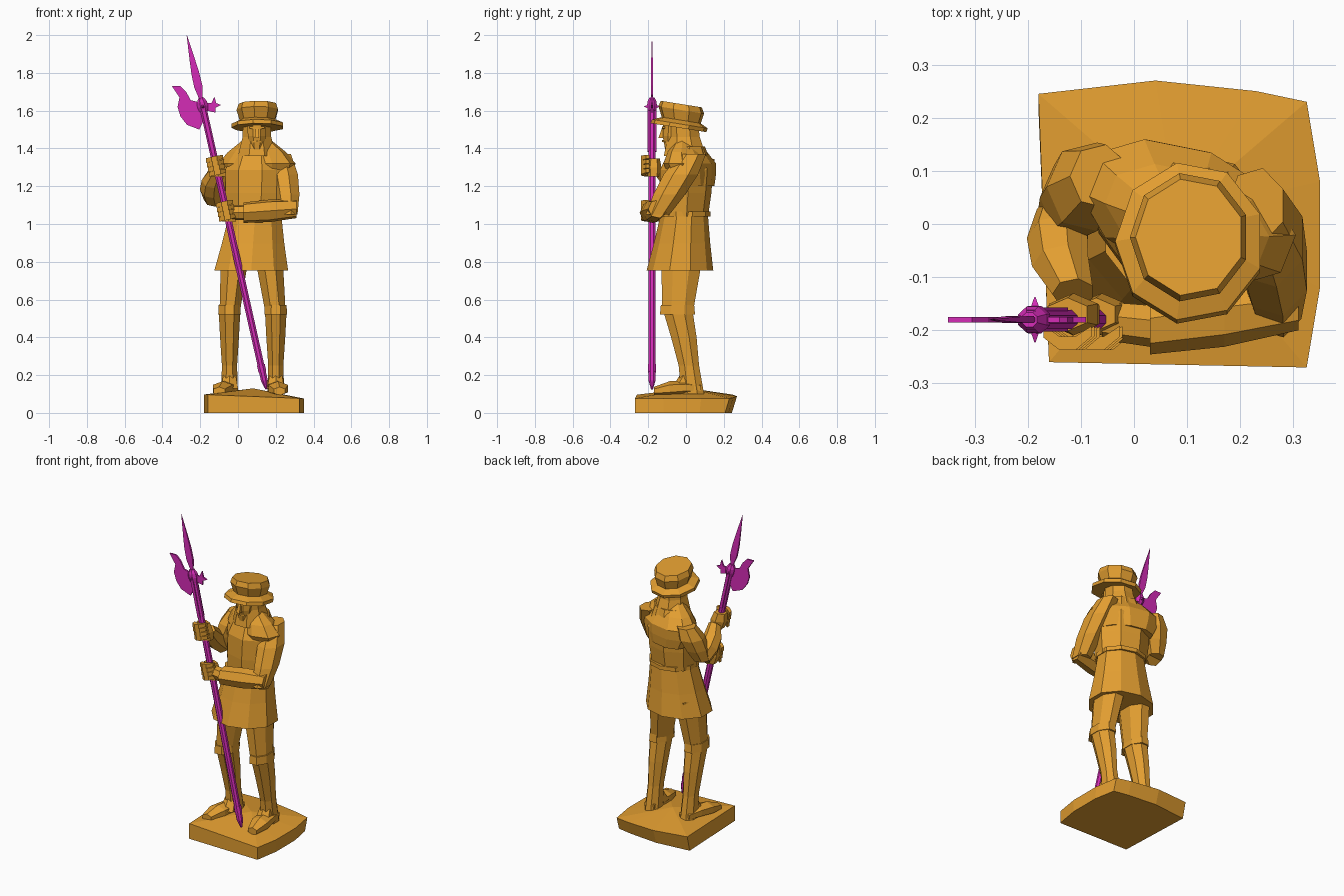
import bpy
import bmesh
from math import cos, sin, pi
from mathutils import Vector

cube = bpy.data.objects.get("Cube")
if cube:
    bpy.data.objects.remove(cube, do_unlink=True)


def make_material(name, colour):
    material = bpy.data.materials.new(name)
    material.use_nodes = True
    material.diffuse_color = colour
    shader = material.node_tree.nodes["Principled BSDF"]
    shader.inputs["Base Color"].default_value = colour
    return material


GOLD = make_material("golden ochre", (.76, .34, .03, 1))
MAGENTA = make_material("magenta", (.66, .025, .47, 1))
X, Y, Z = Vector((1, 0, 0)), Vector((0, 1, 0)), Vector((0, 0, 1))


def finish(name, bm, material):
    """Turn a bmesh into a flat shaded object."""
    bmesh.ops.recalc_face_normals(bm, faces=bm.faces)
    mesh = bpy.data.meshes.new(name)
    bm.to_mesh(mesh)
    bm.free()
    mesh.materials.append(material)
    bpy.context.collection.objects.link(bpy.data.objects.new(name, mesh))


def loft(name, start, end, widths, flat=1, sides=8, axis=None, ref=X,
         bow=Vector(), material=GOLD):
    """Skin evenly spaced rings from start to end; bow bends the middle."""
    start, end, ref = Vector(start), Vector(end), Vector(ref)
    axis = Vector(axis or end - start).normalized()
    across = (ref - axis * ref.dot(axis)).normalized()
    deep = axis.cross(across) * flat
    bm = bmesh.new()
    rings = []
    for step, width in enumerate(widths):
        t = step / (len(widths) - 1)
        centre = start.lerp(end, t) + bow * sin(pi * t)
        radius = width / cos(pi / sides)
        angles = [pi * (2 * i + 1) / sides for i in range(sides)]
        rings.append([bm.verts.new(centre + radius * (across * cos(a) + deep * sin(a)))
                      for a in angles])
    for low, high in zip(rings, rings[1:]):
        for i in range(sides):
            bm.faces.new((low[i - 1], low[i], high[i], high[i - 1]))
    bm.faces.new(rings[0])
    bm.faces.new(rings[-1])
    finish(name, bm, material)


def plate(name, corner, outline, thickness, material):
    """Extrude an outline, given relative to a corner, in the x-z plane."""
    bm = bmesh.new()
    front = corner - Y * thickness / 2
    face = bm.faces.new([bm.verts.new(front + X * x + Z * z) for x, z in outline])
    grown = bmesh.ops.extrude_face_region(bm, geom=[face])["geom"]
    moved = [part for part in grown if isinstance(part, bmesh.types.BMVert)]
    bmesh.ops.translate(bm, verts=moved, vec=Y * thickness)
    finish(name, bm, material)


def ground_slab(outline, height, peak):
    """Irregular slab whose top rises to a low peak."""
    bm = bmesh.new()
    bottom = [bm.verts.new((x, min(y, y * .9), 0)) for x, y in outline]
    top = [bm.verts.new((x, y, height - x * .04)) for x, y in outline]
    summit = bm.verts.new(peak)
    bm.faces.new(bottom)
    for i in range(len(outline)):
        bm.faces.new((bottom[i - 1], bottom[i], top[i], top[i - 1]))
        bm.faces.new((top[i - 1], top[i], summit))
    finish("ground_slab", bm, GOLD)


ground_slab([(-.18, .245), (.04, .27), (.23, .25), (.325, .23), (.35, .08),
             (.35, -.12), (.325, -.27), (-.16, -.26)], height=.09, peak=(.08, .02, .13))

# Legs, boots and feet
for side, hip_x, foot_x, toe_x in (("right", -.015, -.045, -.1),
                                   ("left", .16, .2, .22)):
    hip = Vector((hip_x, -.02, .85))
    knee = Vector((foot_x, -.045, .55))
    ankle = Vector((foot_x, .035, .1))
    heel = Vector((foot_x, .08, .13))
    toe = Vector((toe_x, -.17, .115))
    loft(side + "_thigh", knee - Z * .03, hip, widths=(.053, .064, .075),
         flat=1.5, axis=Z)
    loft(side + "_boot", ankle, knee, widths=(.045, .04, .05, .058),
         flat=1.35, axis=Z, bow=Y * .008)
    loft(side + "_knee_cuff", knee - Z * .03, knee + Z * .02, widths=(.06, .057),
         flat=1.55, axis=Z)
    loft(side + "_foot", heel, toe, widths=(.035, .048, .052, .03),
         flat=.65, sides=6, axis=Y, bow=Z * .01)
    loft(side + "_instep", ankle + Z * .03 - Y * .06, ankle + Z * .12 - Y * .02,
         widths=(.045, .03), sides=6, axis=Z)

# Coat: flared skirt, belt and chest
waist = Vector((.09, -.01, 1.04))
loft("coat_skirt", (.07, -.032, .755), waist, widths=(.195, .165, .14),
     flat=.86, sides=10, axis=Z)
loft("belt", waist, waist + Z * .025, widths=(.144, .144),
     flat=.93, sides=10, axis=Z)
loft("chest", waist, (.1, .01, 1.41), widths=(.14, .152, .155, .1),
     flat=.83, axis=Z, ref=X - Y * .25)

# Shoulder mantle, turned slightly
loft("mantle", (.1, .045, 1.2), (.1, -.005, 1.44),
     widths=(.155, .185, .205, .155, .08),
     flat=.57, sides=10, axis=Z, ref=X - Y * .4)

# Hood, face and features
loft("hood", (.1, -.005, 1.36), (.1, -.02, 1.56), widths=(.1, .076, .073),
     flat=1.12, axis=Z)
loft("face", (.1, -.08, 1.39), (.1, -.07, 1.54), widths=(.03, .048, .05), axis=Z)
nose_tip = Vector((.1, -.128, 1.455))
loft("nose", nose_tip, nose_tip + Y * .01 + Z * .05, widths=(.012, .007),
     flat=1.5, sides=4, axis=Z)
for side, sign in (("right", -1), ("left", 1)):
    outward = X * sign
    brow = nose_tip + Y * .01 + Z * .055
    loft(side + "_brow", brow + outward * .01, brow + outward * .04,
         widths=(.01, .007), flat=.7, sides=4, ref=Y)
    lip = nose_tip + Y * .01 - Z * .015
    loft(side + "_moustache", lip, lip + outward * .025 + Y * .008 - Z * .006,
         widths=(.008, .005), flat=.6, sides=4, axis=X, ref=Y)

# Brimmed hat, tilted backwards
tilt = Z + Y * .16
crown_base = Vector((.105, -.025, 1.55))
loft("hat_brim", crown_base - Z * .04 - Y * .015, crown_base,
     widths=(.132, .132, .09), flat=1.08, sides=9, axis=tilt)
loft("hat_crown", crown_base - Z * .01, crown_base + Z * .085,
     widths=(.088, .097, .106, .096), flat=1.1, sides=9, axis=tilt)

# Pole line, from the pointed foot up to the weapon head
foot, head = Vector((.15, -.18, .125)), Vector((-.195, -.18, 1.66))


def along(t):
    return foot.lerp(head, t)


upper_grip, lower_grip = along(.765), along(.61)

# Right arm, raised to the upper grip
elbow = Vector((-.13, .03, 1.13))
loft("right_upper_arm", elbow, (-.065, .09, 1.345), widths=(.045, .062, .07, .05),
     flat=1.1, sides=7, axis=Z)
loft("right_forearm", elbow, upper_grip + Y * .05 - Z * .02,
     widths=(.048, .054, .05, .036), sides=7, bow=X * -.02)

# Left arm, folded across to the lower grip
elbow = Vector((.27, -.15, 1.05))
cuff = Vector((.03, -.19, 1.06))
loft("left_upper_arm", elbow, (.23, .035, 1.37), widths=(.045, .06, .065, .05),
     flat=1.3, sides=7, axis=Z, bow=X * .01)
loft("left_forearm", elbow + X * .04 + Z * .03, cuff, widths=(.045, .055, .05),
     sides=7, axis=X, ref=Y)
loft("left_wrist", cuff, lower_grip, widths=(.037, .034), sides=7, axis=X, ref=Y)

# Hands: a palm behind the shaft and fingers in front
for side, grip in (("right", upper_grip), ("left", lower_grip)):
    reach = (head - foot).normalized() * .05
    loft(side + "_palm", grip + Y * .01 - reach, grip + Y * .01 + reach,
         widths=(.038, .046, .036), flat=.75, sides=6, axis=Z)
    for number in range(4):
        knuckle = grip - Y * .022 + reach * (number * .5 - .75)
        loft(side + "_finger", knuckle - X * .048, knuckle + X * .042 + Z * .02,
             widths=(.012, .013, .013, .01), sides=4, axis=X, ref=Y, bow=Y * -.026)

# Pole parts: each runs between two fractions of the pole line
for name, low, high, widths, flat, sides in (
        ("pole_tip", 0, .03, (.005, .018), 1, 8),
        ("pole_shaft", .03, 1, (.018, .018), 1, 8),
        ("pole_ferrule", .06, .085, (.021, .021), 1, 8),
        ("pole_straps", .82, .98, (.009, .009), 2.5, 4),
        ("pole_collar", .96, 1.005, (.024, .029, .027, .015), .9, 8),
        ("top_spike", 1, 1.22, (.009, .022, .021, .015, .008, .001), .3, 4)):
    loft(name, along(low), along(high), widths, flat, sides, material=MAGENTA)
stud = along(.975)
loft("collar_studs", stud - Y * .043, stud + Y * .043, widths=(.001, .016, .001),
     sides=4, material=MAGENTA)

# Axe blade and rear beak, drawn relative to the weapon head
plate("axe_blade", head, [(-.155, .07), (-.11, .07), (-.08, .04), (-.055, -.005),
                          (.01, -.02), (.02, -.1), (-.01, -.16), (-.075, -.135),
                          (-.11, -.09), (-.125, -.04), (-.115, .01)],
      thickness=.01, material=MAGENTA)
plate("rear_beak", head, [(.02, -.02), (.055, -.02), (.07, .015), (.08, -.02),
                          (.105, -.03), (.075, -.045), (.075, -.07), (.03, -.06)],
      thickness=.01, material=MAGENTA)
